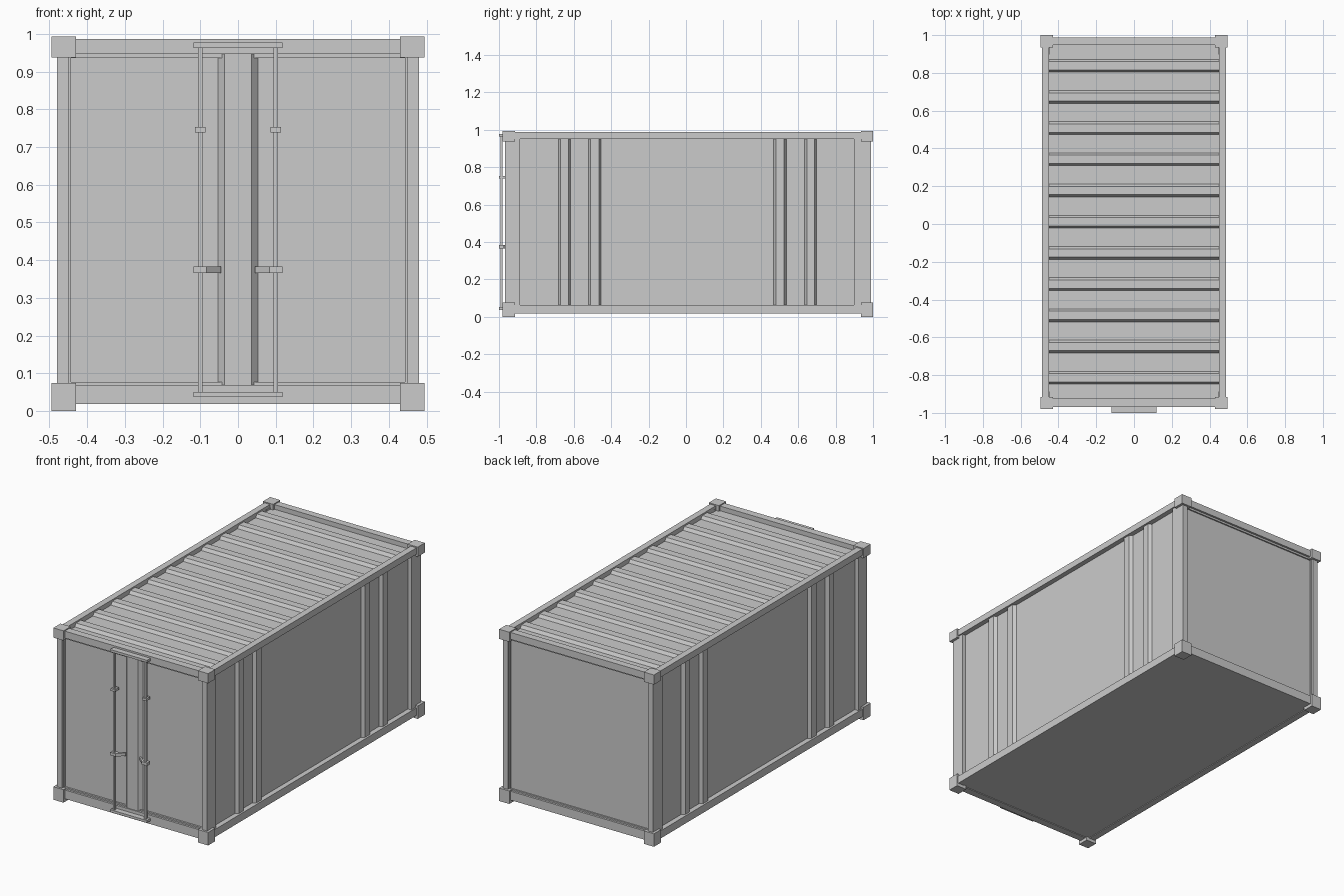
import bpy
import bmesh
from mathutils import Vector

cube = bpy.data.objects.get("Cube")
if cube:
    bpy.data.objects.remove(cube, do_unlink=True)

GREY = (0.6, 0.6, 0.6, 1.0)
grey = bpy.data.materials.new("painted_grey_steel")
grey.use_nodes = True
grey.diffuse_color = GREY
grey.node_tree.nodes["Principled BSDF"].inputs["Base Color"].default_value = GREY


def add_object(name, bm):
    bmesh.ops.recalc_face_normals(bm, faces=bm.faces)
    mesh = bpy.data.meshes.new(name)
    bm.to_mesh(mesh)
    bm.free()
    mesh.materials.append(grey)
    obj = bpy.data.objects.new(name, mesh)
    bpy.context.collection.objects.link(obj)
    return obj


def box(name, x, y, z):
    """Box from (low, high) ranges."""
    bm = bmesh.new()
    bmesh.ops.create_cube(bm, size=1)
    for v in bm.verts:
        v.co = [lo + (c + 0.5) * (hi - lo) for c, (lo, hi) in zip(v.co, (x, y, z))]
    return add_object(name, bm)


def prism(name, points, offset):
    """Closed outline extruded along an offset."""
    bm = bmesh.new()
    face = bm.faces.new([bm.verts.new(p) for p in points])
    new = bmesh.ops.extrude_face_region(bm, geom=[face])["geom"]
    moved = [v for v in new if isinstance(v, bmesh.types.BMVert)]
    bmesh.ops.translate(bm, verts=moved, vec=Vector(offset))
    return add_object(name, bm)


def ridged(start, end, ridges, base, top, back, slope=0.012):
    """Sheet section: flat base with trapezoid ridges, closed along the back."""
    pts = [(start, back), (start, base)]
    for lo, hi in ridges:
        pts += [(lo, base), (lo + slope, top), (hi - slope, top), (hi, base)]
    return pts + [(end, base), (end, back)]


def both(x):
    return sorted((-x[0], -x[1]))


SIDES = (("left", lambda r: r), ("right", both))
FRONT, BACK = -0.968, 0.988

# Corner castings, posts and side rails
for side, flip in SIDES:
    for end, cast_y, post_y in (("front", (-0.98, -0.915), (FRONT, -0.888)),
                                ("back", (0.935, 1.0), (0.898, BACK))):
        for level, z in (("lower", (0.0, 0.075)), ("upper", (0.937, 0.993))):
            box(f"{side}_{end}_{level}_corner", flip((0.43, 0.495)), cast_y, z)
        box(f"{side}_{end}_post", flip((0.448, 0.48)), post_y, (0.03, 0.97))
    for level, z in (("lower", (0.018, 0.062)), ("upper", (0.95, 0.987))):
        box(f"{side}_{level}_rail", flip((0.45, 0.487)), (-0.95, 0.97), z)

# End rails, each with a small inner lip around the panel
for end, outer, inner, step in (("front", FRONT, -0.925, 0.012), ("back", BACK, 0.947, -0.012)):
    rail_y = sorted((outer, inner))
    lip_y = sorted((outer + step, inner))
    box(f"{end}_lower_rail", (-0.46, 0.46), rail_y, (0.018, 0.069))
    box(f"{end}_upper_rail", (-0.46, 0.46), rail_y, (0.947, 0.987))
    box(f"{end}_lower_lip", (-0.45, 0.45), lip_y, (0.06, 0.077))
    box(f"{end}_upper_lip", (-0.45, 0.45), lip_y, (0.936, 0.95))
    for side, flip in SIDES:
        box(f"{end}_{side}_lip", flip((0.443, 0.45)), lip_y, (0.06, 0.95))

# Floor and back panel
box("floor", (-0.46, 0.46), (-0.95, 0.97), (0.022, 0.05))
box("back_panel", (-0.45, 0.45), (0.94, 0.968), (0.05, 0.96))

# Side walls with two ribs near each end
ribs = [(-0.683, -0.617), (-0.522, -0.454), (0.469, 0.536), (0.634, 0.698)]
for side, sign in (("left", 1), ("right", -1)):
    section = ridged(-0.93, 0.94, ribs, 0.458, 0.476, 0.44)
    prism(f"{side}_wall", [(sign * x, y, 0.05) for y, x in section], (0, 0, 0.91))

# Ribbed roof
centres = [-0.814 + 0.1652 * i for i in range(11)]
section = ridged(-0.94, 0.96, [(c - 0.034, c + 0.034) for c in centres], 0.96, 0.978, 0.94)
prism("roof", [(-0.455, y, z) for y, z in section], (0.91, 0, 0))

# Doors with a raised centre, meeting at a seam
for side, sign in (("left", 1), ("right", -1)):
    door = [(0, -0.92), (0, -0.963), (0.036, -0.963), (0.053, -0.945), (0.45, -0.945), (0.45, -0.92)]
    prism(f"{side}_door", [(sign * x, y, 0.05) for x, y in door], (0, 0, 0.91))

# Locking hardware
for level, z in (("lower", (0.037, 0.051)), ("upper", (0.963, 0.977))):
    box(f"{level}_lock_bracket", (-0.118, 0.118), (-1.0, -0.96), z)
for side, flip in SIDES:
    sign = 1 if side == "left" else -1
    box(f"{side}_lock_rod", flip((0.094, 0.106)), (-0.992, -0.98), (0.045, 0.97))
    box(f"{side}_rod_clip", flip((0.086, 0.114)), (-1.0, -0.965), (0.739, 0.753))
    box(f"{side}_handle_clip", flip((0.084, 0.118)), (-1.0, -0.972), (0.366, 0.383))
    arm = [(0.086, -1.0), (0.045, -0.962), (0.045, -0.95), (0.086, -0.985)]
    prism(f"{side}_handle", [(sign * x, y, 0.366) for x, y in arm], (0, 0, 0.017))
